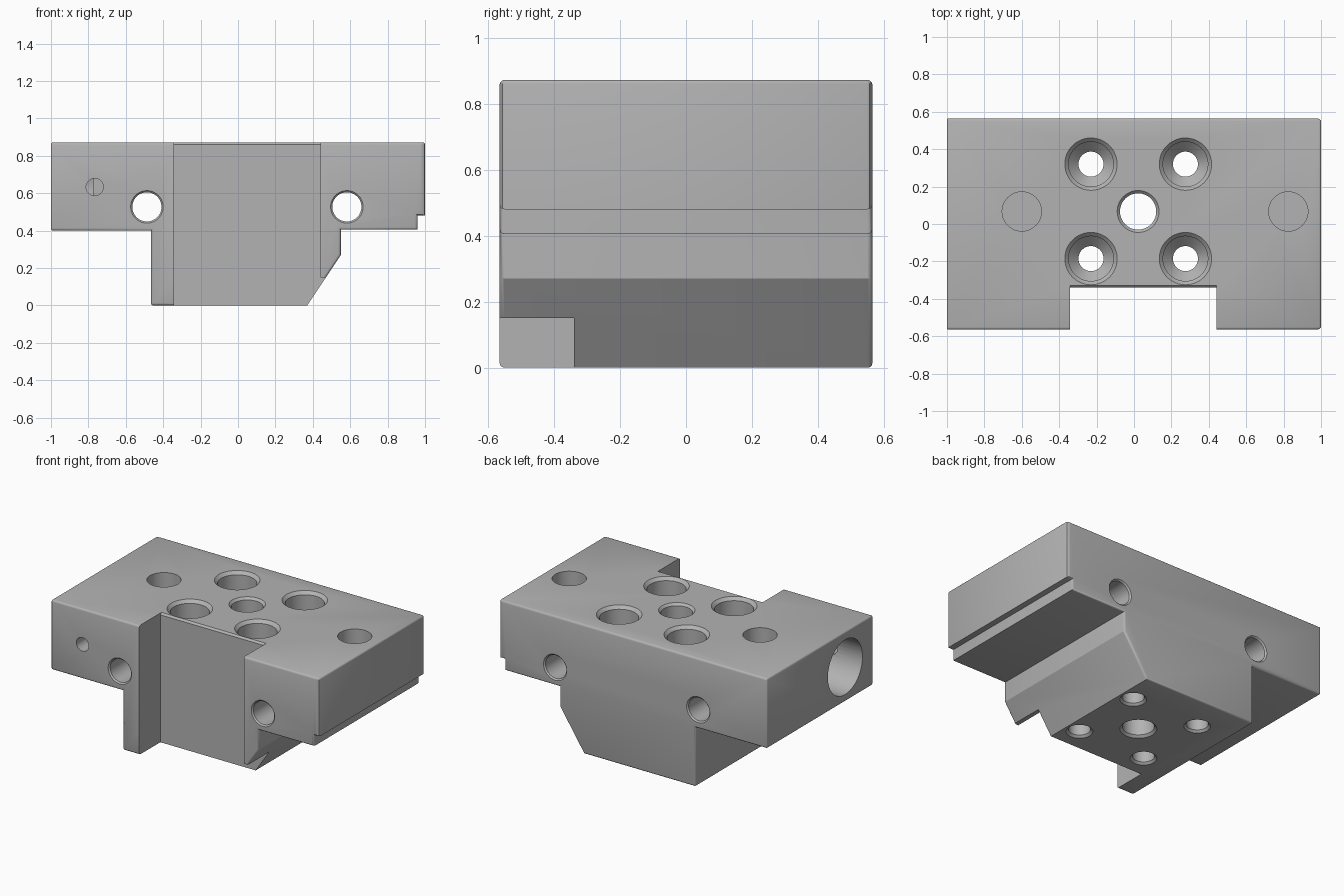
import bpy, bmesh, math
from mathutils import Matrix, Vector

old = bpy.data.objects.get("Cube")
if old:
    bpy.data.objects.remove(old)

HALF_Y, TOP = 0.565, 0.872

steel = bpy.data.materials.new("grey steel")
steel.use_nodes = True
steel.diffuse_color = (0.45, 0.45, 0.45, 1)
steel.node_tree.nodes["Principled BSDF"].inputs["Base Color"].default_value = (0.45, 0.45, 0.45, 1)


def to_object(name, bm):
    bmesh.ops.recalc_face_normals(bm, faces=bm.faces)
    mesh = bpy.data.meshes.new(name)
    bm.to_mesh(mesh)
    bm.free()
    mesh.materials.append(steel)
    obj = bpy.data.objects.new(name, mesh)
    bpy.context.collection.objects.link(obj)
    return obj


def prism(points, depth):
    """Extrude a closed 3D outline along a vector."""
    bm = bmesh.new()
    face = bm.faces.new([bm.verts.new(p) for p in points])
    new = bmesh.ops.extrude_face_region(bm, geom=[face])["geom"]
    bmesh.ops.translate(bm, vec=depth, verts=[v for v in new if isinstance(v, bmesh.types.BMVert)])
    return bm


def apply(obj, mod):
    bpy.ops.object.select_all(action='DESELECT')
    bpy.context.view_layer.objects.active = obj
    obj.select_set(True)
    bpy.ops.object.modifier_apply(modifier=mod.name)


def cut(obj, cutter):
    mod = obj.modifiers.new("cut", 'BOOLEAN')
    mod.operation = 'DIFFERENCE'
    mod.solver = 'EXACT'
    mod.object = cutter
    apply(obj, mod)
    bpy.data.objects.remove(cutter)


def drill(obj, start, axis, profile, sides=48):
    """Cut a turned hole; profile is (radius, distance along axis)."""
    bm = bmesh.new()
    rings = []
    for r, d in profile:
        rings.append([bm.verts.new((r * math.cos(2 * math.pi * i / sides),
                                    r * math.sin(2 * math.pi * i / sides), d)) for i in range(sides)])
    for a, b in zip(rings, rings[1:]):
        for i in range(sides):
            j = (i + 1) % sides
            bm.faces.new((a[i], a[j], b[j], b[i]))
    bm.faces.new(rings[0])
    bm.faces.new(rings[-1])
    turn = Vector(axis).to_track_quat('Z', 'Y').to_matrix().to_4x4()
    bm.transform(Matrix.Translation(start) @ turn)
    cut(obj, to_object("hole_cutter", bm))


def through(r, chamfer, length):
    """Straight hole with a chamfer at both mouths."""
    big, out = r + chamfer, 0.05
    return [(big, -out), (big, 0), (r, chamfer), (r, length - chamfer), (big, length), (big, length + out)]


# Block with the stepped end profile
profile = [(-1, 0.4), (-1, TOP), (1, TOP), (1, 0.48), (0.96, 0.48), (0.96, 0.405),
           (0.55, 0.405), (0.55, 0.27), (0.37, 0), (-0.465, 0), (-0.465, 0.4)]
bm = prism([(x, -HALF_Y, z) for x, z in profile], (0, 2 * HALF_Y, 0))

# Rounded rims: widest on the left end, slight on the long edges
weight = bm.edges.layers.float.new("bevel_weight_edge")
for e in bm.edges:
    a, b = (v.co for v in e.verts)
    mid = (a + b) / 2
    if abs(mid.y) > 0.5:
        e[weight] = 1.0 if mid.x > 0.99 else 0.5
        if mid.x < -0.99:
            e[weight] = 0.3
    elif mid.z > 0.8 or (mid.x < -0.4 and not (mid.x > -0.6 and mid.z > 0.3)):
        e[weight] = 0.4
block = to_object("clamp_block", bm)
bevel = block.modifiers.new("rounded_edges", 'BEVEL')
bevel.limit_method = 'WEIGHT'
bevel.width = 0.03
bevel.segments = 3
apply(block, bevel)

# Front notch, with a chamfered lip, and the clearance below it
lip = [(-0.7, -0.1), (-0.34, -0.1), (-0.34, TOP - 0.012), (-0.328, TOP), (-0.328, 1), (-0.7, 1)]
cut(block, to_object("notch_cutter", prism([(-0.342, y, z) for y, z in lip], (0.782, 0, 0))))
under = [(-0.7, -0.1), (-0.34, -0.1), (-0.34, 0.15), (-0.7, 0.15)]
cut(block, to_object("clearance_cutter", prism([(-0.342, y, z) for y, z in under], (1.2, 0, 0))))

# Four counterbored screw holes
screw = [(0.14, -0.05), (0.14, 0), (0.12, 0.02), (0.12, 0.42), (0.067, 0.473),
         (0.067, TOP - 0.014), (0.081, TOP), (0.081, TOP + 0.05)]
for x in (-0.23, 0.275):
    for y in (-0.185, 0.32):
        drill(block, (x, y, TOP), (0, 0, -1), screw)

# Centre hole and two blind dowel holes
drill(block, (0.022, 0.067, TOP), (0, 0, -1), through(0.097, 0.015, TOP))
for x in (-0.6, 0.825):
    drill(block, (x, 0.067, TOP), (0, 0, -1), [(0.105, -0.05), (0.105, 0.24)])

# Cross holes from front to back
for x in (-0.487, 0.582):
    drill(block, (x, -HALF_Y, 0.527), (0, 1, 0), through(0.078, 0.009, 2 * HALF_Y))

# Large end bore and the small hole leading into it
drill(block, (-1, -0.27, 0.633), (1, 0, 0), [(0.185, -0.05), (0.185, 0.225)])
drill(block, (-0.766, -HALF_Y, 0.633), (0, 1, 0), [(0.046, -0.05), (0.046, 0.2)])

bpy.ops.object.select_all(action='DESELECT')
block.select_set(True)
bpy.context.view_layer.objects.active = block
bpy.ops.object.shade_smooth_by_angle(angle=math.radians(32))
